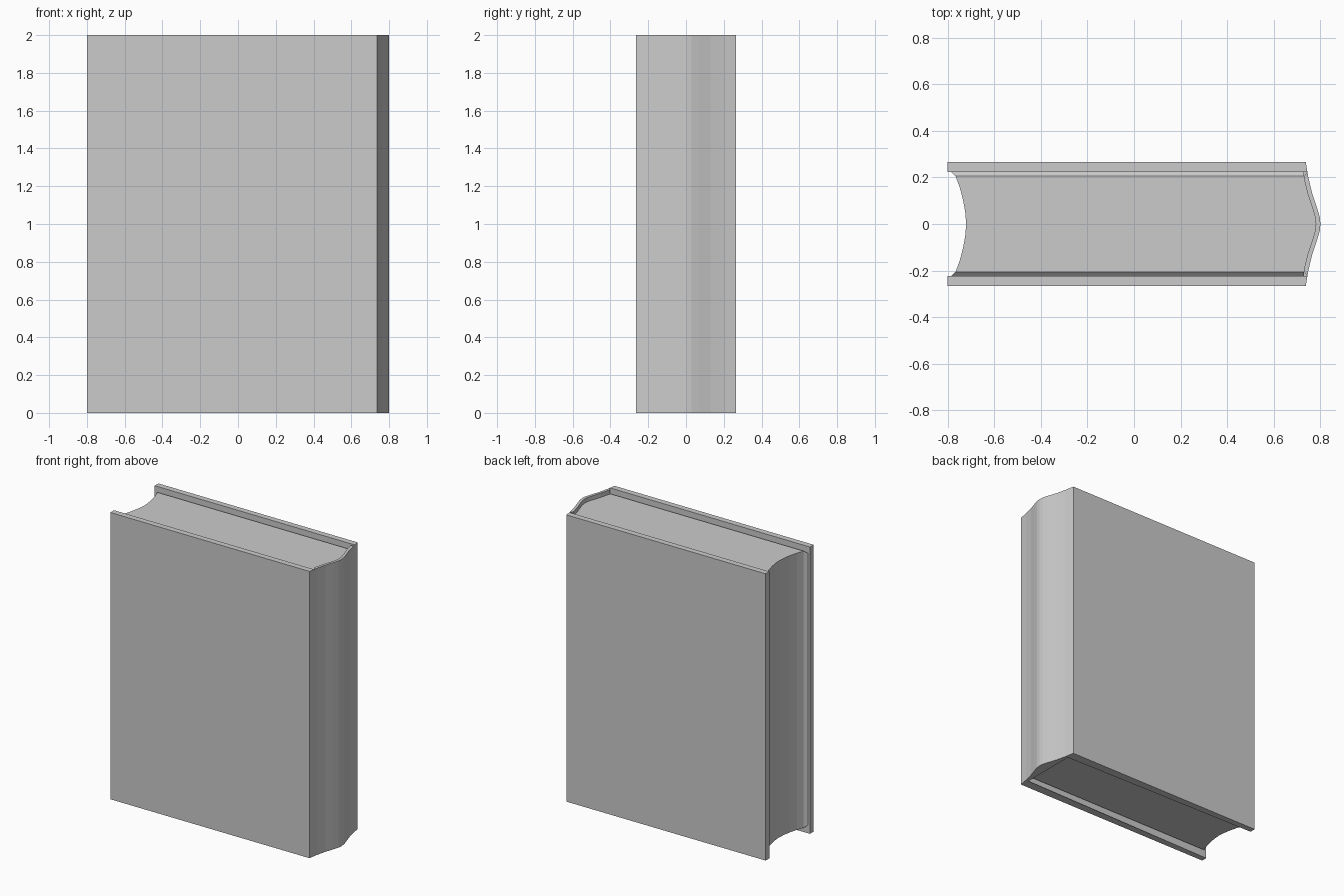
import bpy, bmesh

if "Cube" in bpy.data.objects:
    bpy.data.objects.remove(bpy.data.objects["Cube"])


def loft(name, rings):
    """Solid through matching closed rings of (x, y, z) points."""
    bm = bmesh.new()
    rows = [[bm.verts.new(p) for p in ring] for ring in rings]
    n = len(rows[0])
    for a, b in zip(rows, rows[1:]):
        for i in range(n):
            j = (i + 1) % n
            bm.faces.new((a[i], a[j], b[j], b[i]))
    caps = [bm.faces.new(rows[0][::-1]), bm.faces.new(rows[-1])]
    bmesh.ops.triangulate(bm, faces=caps)
    bmesh.ops.recalc_face_normals(bm, faces=bm.faces)
    mesh = bpy.data.meshes.new(name)
    bm.to_mesh(mesh)
    bm.free()
    obj = bpy.data.objects.new(name, mesh)
    bpy.context.collection.objects.link(obj)
    return obj


def mirrored(half):
    """Mirror a half profile (ending on y = 0) across y = 0."""
    return half + [(x, -y) for x, y in reversed(half) if y != 0]


# Cover: two boards joined by a rounded spine, one folded profile
outer = mirrored([(-0.8, 0.265), (0.737, 0.265), (0.748, 0.2), (0.765, 0.13),
                  (0.785, 0.07), (0.797, 0.03), (0.8, 0)])
inner = mirrored([(-0.8, 0.224), (0.743, 0.224), (0.728, 0.2), (0.745, 0.13),
                  (0.765, 0.07), (0.777, 0.03), (0.78, 0)])
profile = outer + inner[::-1]
loft("cover", [[(x, y, z) for x, y in profile] for z in (0, 2)])

# Page block: hollow fore-edge, rounded back, edges flaring out to the boards
FORE = [(-0.72, 0), (-0.724, 0.05), (-0.733, 0.1), (-0.747, 0.155), (-0.765, 0.204)]
BACK = [(0.73, 0.2), (0.747, 0.13), (0.767, 0.07), (0.779, 0.03), (0.782, 0)]


def page_ring(z, flare):
    corner = [(-0.765 - flare, 0.204 + flare), (0.73, 0.204 + flare)]
    half = FORE[1:] + corner + BACK
    ring = mirrored(half) + [FORE[0]]
    return [(x, y, z) for x, y in ring]


loft("pages", [page_ring(0.04, 0.001), page_ring(0.06, 0.022),
               page_ring(1.95, 0.022), page_ring(1.97, 0.001)])
